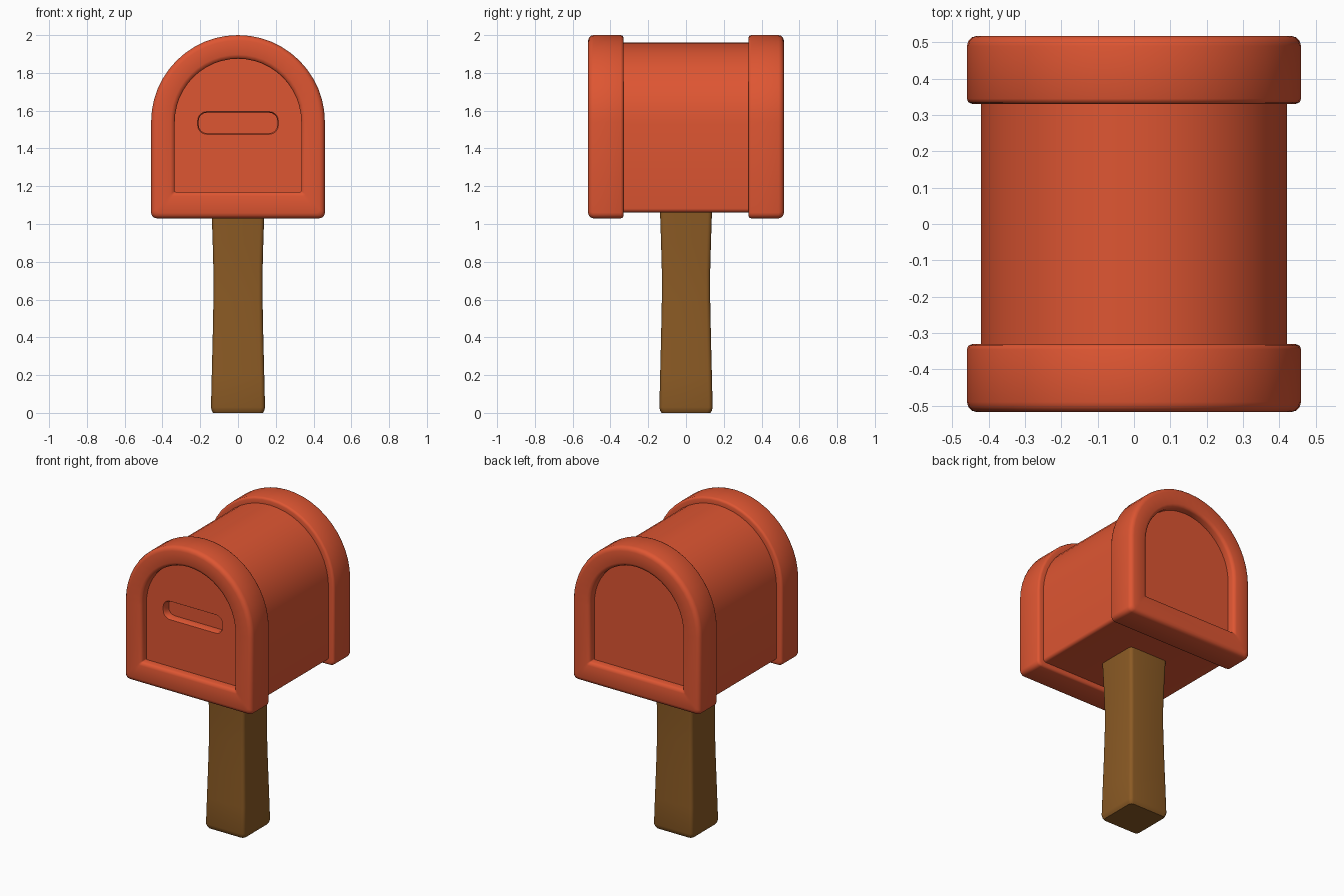
import bpy, bmesh, math

if "Cube" in bpy.data.objects:
    bpy.data.objects.remove(bpy.data.objects["Cube"])

ARCH_Z = 1.54


def material(name, rgb):
    m = bpy.data.materials.new(name)
    m.diffuse_color = (*rgb, 1)
    m.use_nodes = True
    m.node_tree.nodes["Principled BSDF"].inputs["Base Color"].default_value = m.diffuse_color
    return m


red = material("mailbox red", (0.73, 0.092, 0.032))
brown = material("wood brown", (0.26, 0.104, 0.018))


def arch(hw, bottom, r):
    """Arch outline (x, z): rounded lower corners and a half-circle top."""
    pts = []
    for i in range(25):
        a = math.pi * i / 24
        pts.append((hw * math.cos(a), ARCH_Z + hw * math.sin(a)))
    for cx, start in ((-hw + r, math.pi), (hw - r, 1.5 * math.pi)):
        for i in range(5):
            a = start + math.pi / 2 * i / 4
            pts.append((cx + r * math.cos(a), bottom + r + r * math.sin(a)))
    return pts


def rounded_rect(hx, hy, r, cy=0.0, n=5):
    """Rounded rectangle outline centred on (0, cy)."""
    pts = []
    for k, (sx, sy) in enumerate(((1, 1), (-1, 1), (-1, -1), (1, -1))):
        for i in range(n):
            a = math.pi / 2 * (k + i / (n - 1))
            pts.append((sx * (hx - r) + r * math.cos(a),
                        cy + sy * (hy - r) + r * math.sin(a)))
    return pts


def loft(name, rings, mat):
    """Skin a list of equal-length 3D rings and cap both ends."""
    bm = bmesh.new()
    loops = [[bm.verts.new(p) for p in ring] for ring in rings]
    n = len(loops[0])
    for a, b in zip(loops, loops[1:]):
        for i in range(n):
            j = (i + 1) % n
            bm.faces.new((a[i], a[j], b[j], b[i]))
    bm.faces.new(loops[0])
    bm.faces.new(loops[-1])
    bmesh.ops.recalc_face_normals(bm, faces=bm.faces)
    me = bpy.data.meshes.new(name)
    bm.to_mesh(me)
    bm.free()
    ob = bpy.data.objects.new(name, me)
    bpy.context.collection.objects.link(ob)
    me.materials.append(mat)
    return ob


def select(ob):
    bpy.ops.object.select_all(action='DESELECT')
    ob.select_set(True)
    bpy.context.view_layer.objects.active = ob


# Mailbox shell: recessed panel, thick rim, then the slimmer barrel; mirrored to the back
half = [  # half width, bottom z, corner radius, y
    (0.335, 1.170, 0.006, -0.465),
    (0.335, 1.170, 0.006, -0.500),
    (0.341, 1.164, 0.008, -0.512),
    (0.357, 1.148, 0.010, -0.518),
    (0.432, 1.058, 0.020, -0.518),
    (0.446, 1.044, 0.025, -0.514),
    (0.456, 1.034, 0.030, -0.504),
    (0.460, 1.030, 0.030, -0.490),
    (0.460, 1.030, 0.030, -0.345),
    (0.456, 1.034, 0.030, -0.335),
    (0.446, 1.044, 0.025, -0.331),
    (0.421, 1.062, 0.020, -0.331),
]
full = half + [(w, b, r, -y) for w, b, r, y in reversed(half)]
box = loft("mailbox_body",
           [[(x, y, z) for x, z in arch(w, b, r)] for w, b, r, y in full], red)

# Mail slot: flared cutter pressed into the front panel
slot = loft("slot_cutter",
            [[(x, y, z) for x, z in rounded_rect(0.208 + d, 0.054 + d, 0.042 + d, 1.535)]
             for d, y in ((0.006, -0.49), (0.006, -0.465), (0.0, -0.455), (0.0, -0.415))], red)
slot.hide_render = True
cut = box.modifiers.new("slot", 'BOOLEAN')
cut.operation = 'DIFFERENCE'
cut.solver = 'EXACT'
cut.object = slot
select(box)
bpy.ops.object.modifier_apply(modifier=cut.name)
bpy.data.objects.remove(slot)

# Wooden post: square, slightly waisted, rounded edges
post = loft("post",
            [[(x, y, z) for x, y in rounded_rect(h, h - 0.002, 0.022)]
             for z, h in ((0.005, 0.132), (0.012, 0.139), (0.03, 0.143), (0.20, 0.139),
                          (0.40, 0.134), (0.60, 0.130), (0.75, 0.130),
                          (0.90, 0.134), (1.08, 0.140))], brown)
post.data.vertices.update() if hasattr(post.data.vertices, "update") else None
for v in post.data.vertices:
    if v.co.z < 0.006:
        v.co.z = 0.0

for ob in (box, post):
    select(ob)
    bpy.ops.object.shade_smooth_by_angle(angle=math.radians(50))
